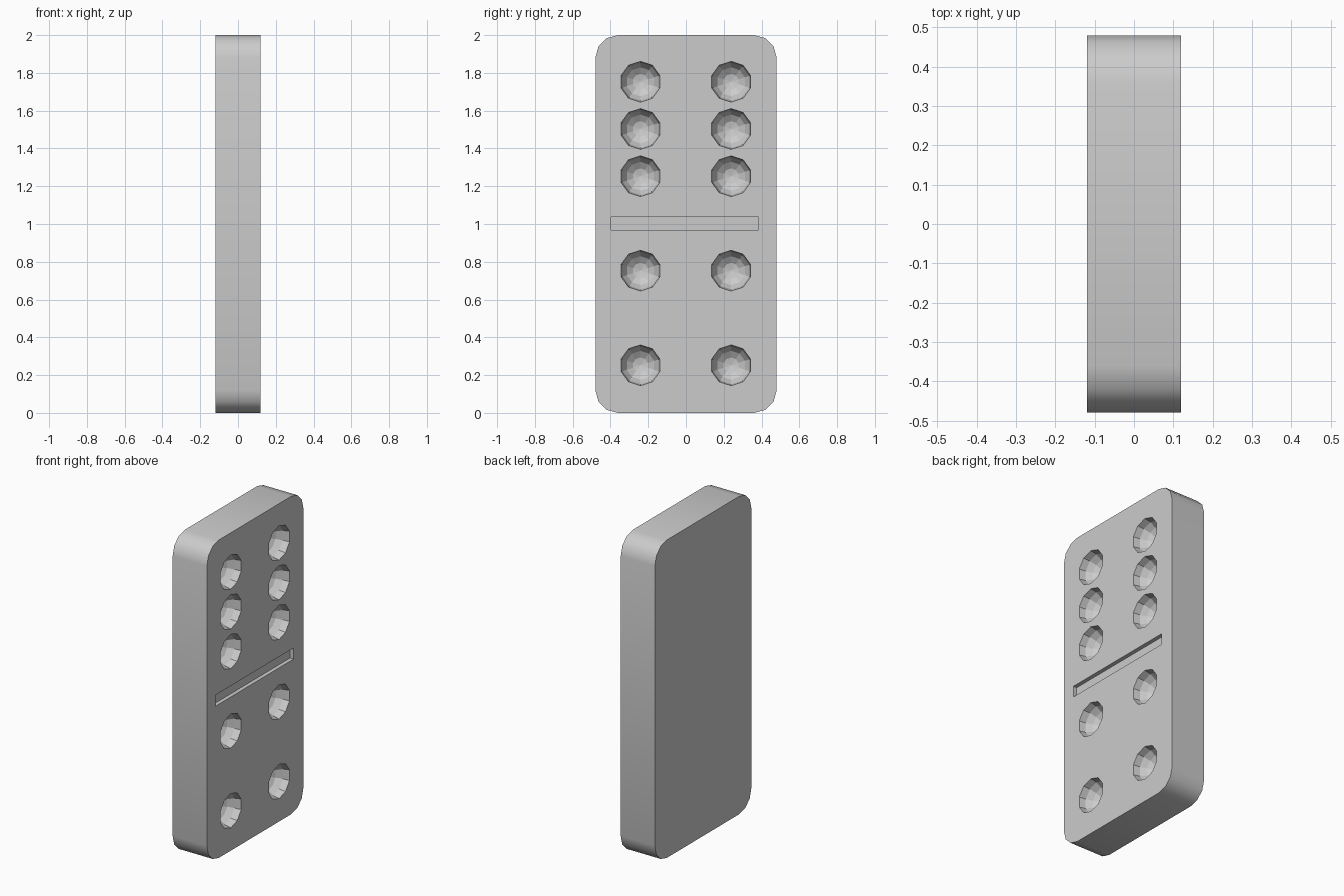
import bpy, bmesh
from math import pi, sin, cos, radians
from mathutils import Matrix

if "Cube" in bpy.data.objects:
    bpy.data.objects.remove(bpy.data.objects["Cube"])

T, W, H, R = 0.119, 0.48, 2.0, 0.12   # half thickness, half width, height, corner radius
PIP_R = 0.108


def make_object(name, bm):
    bmesh.ops.recalc_face_normals(bm, faces=bm.faces[:])
    mesh = bpy.data.meshes.new(name)
    bm.to_mesh(mesh)
    bm.free()
    obj = bpy.data.objects.new(name, mesh)
    bpy.context.collection.objects.link(obj)
    return obj


# Tile body: rounded rectangle profile extruded through its thickness
bm = bmesh.new()
corners = [(W - R, H - R), (R - W, H - R), (R - W, R), (W - R, R)]
profile = []
for i, (cy, cz) in enumerate(corners):
    for k in range(4):
        a = radians(90 * i + 30 * k)
        profile.append(bm.verts.new((-T, cy + R * cos(a), cz + R * sin(a))))
face = bm.faces.new(profile)
ext = bmesh.ops.extrude_face_region(bm, geom=[face])
verts = [g for g in ext["geom"] if isinstance(g, bmesh.types.BMVert)]
bmesh.ops.translate(bm, verts=verts, vec=(2 * T, 0, 0))
bmesh.ops.recalc_face_normals(bm, faces=bm.faces[:])
for f in bm.faces:
    f.normal_update()
    f.smooth = abs(f.normal.x) < 0.1   # smooth rim, flat front and back
tile = make_object("domino_tile", bm)

# Cutters: faceted pips (six above, four below) and the dividing groove
bm = bmesh.new()
turn = Matrix.Rotation(pi / 2, 4, 'Y') @ Matrix.Rotation(pi / 2, 4, 'Z')
for z in (1.753, 1.503, 1.253, 0.753, 0.252):
    for y in (-0.241, 0.239):
        bmesh.ops.create_uvsphere(bm, u_segments=10, v_segments=8, radius=PIP_R,
                                  matrix=Matrix.Translation((T, y, z)) @ turn)
bmesh.ops.create_cube(bm, size=1, matrix=Matrix.Translation((T, -0.006, 1.002))
                      @ Matrix.Diagonal((0.05, 0.78, 0.07, 1)))
cutter = make_object("pip_and_groove_cutter", bm)
cutter.hide_render = True

# Carve the tile
mod = tile.modifiers.new("carve", 'BOOLEAN')
mod.operation = 'DIFFERENCE'
mod.solver = 'EXACT'
mod.object = cutter
bpy.context.view_layer.objects.active = tile
bpy.ops.object.modifier_apply(modifier=mod.name)
bpy.data.objects.remove(cutter)
